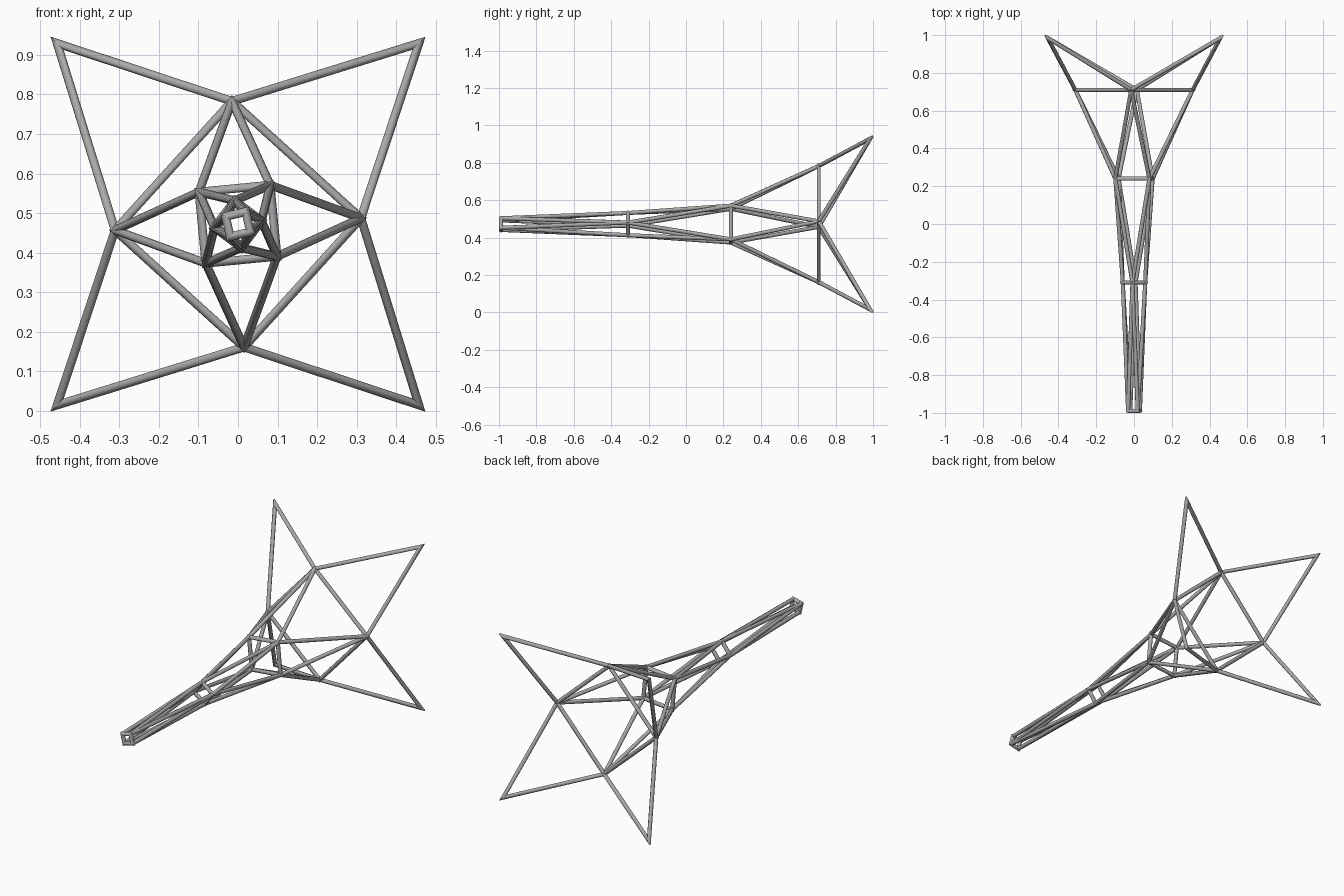
import bpy, bmesh, math
from mathutils import Vector

old = bpy.data.objects.get("Cube")
if old:
    bpy.data.objects.remove(old)

RADIUS = 0.0108
SIDES = 10
CENTRE_Z = 0.472

grey = bpy.data.materials.new("steel_grey")
grey.use_nodes = True
colour = (0.4, 0.4, 0.4, 1)
grey.diffuse_color = colour
grey.node_tree.nodes["Principled BSDF"].inputs["Base Color"].default_value = colour


def ring(radius, degrees, y):
    """Four corner points around the long axis."""
    angles = [math.radians(degrees + 90 * i) for i in range(4)]
    return [Vector((radius * math.cos(a), y, CENTRE_Z + radius * math.sin(a)))
            for a in angles]


def strut(bm, p, q, cut_p=None, cut_q=None):
    """Round bar from p to q, its ends cut by planes with the given normals."""
    d = (q - p).normalized()
    u = d.cross(Vector((0, 1, 0))).normalized()
    v = d.cross(u)
    ends = []
    for point, normal in ((p, cut_p or d), (q, cut_q or d)):
        loop = []
        for i in range(SIDES):
            a = math.tau * i / SIDES
            o = (u * math.cos(a) + v * math.sin(a)) * RADIUS
            loop.append(bm.verts.new(point + o - d * o.dot(normal) / d.dot(normal)))
        ends.append(loop)
    a, b = ends
    for i in range(SIDES):
        j = (i + 1) % SIDES
        bm.faces.new((a[i], a[j], b[j], b[i]))
    bm.faces.new(a[::-1])
    bm.faces.new(b)


def finish(name, bm):
    bmesh.ops.recalc_face_normals(bm, faces=bm.faces)
    mesh = bpy.data.meshes.new(name)
    bm.to_mesh(mesh)
    bm.free()
    mesh.materials.append(grey)
    obj = bpy.data.objects.new(name, mesh)
    bpy.context.collection.objects.link(obj)
    bpy.ops.object.select_all(action='DESELECT')
    obj.select_set(True)
    bpy.context.view_layer.objects.active = obj
    bpy.ops.object.shade_smooth_by_angle(angle=math.radians(40))


def frame(name, points):
    """Closed loop of bars with mitred corners."""
    bm = bmesh.new()
    n = len(points)
    dirs = [(points[(i + 1) % n] - points[i]).normalized() for i in range(n)]
    cuts = [(dirs[i - 1] + dirs[i]).normalized() for i in range(n)]
    for i in range(n):
        j = (i + 1) % n
        strut(bm, points[i], points[j], cuts[i], cuts[j])
    finish(name, bm)


def lattice(name, near, far):
    """Each near corner is tied to the two closest far corners."""
    bm = bmesh.new()
    for p in near:
        for q in sorted(far, key=lambda c: (c - p).length)[:2]:
            strut(bm, p, q)
    finish(name, bm)


# Corner points from the narrow front end to the flared back
front = ring(0.037, 58, -0.989)
neck = ring(0.06, 98, -0.31)
waist = ring(0.128, 50.5, 0.24)
collar = ring(0.311, 2.8, 0.71)
tips = ring(0.457 * math.sqrt(2), 45, 0.985)

# Square frames
frame("front_frame", front)
frame("neck_frame", neck)
frame("waist_frame", waist)
frame("collar_frame", collar)

# Zigzag bars between the frames
lattice("front_lattice", front, neck)
lattice("middle_lattice", neck, waist)
lattice("back_lattice", waist, collar)

# Four pointed star at the back
frame("star_outline", [p for pair in zip(collar, tips) for p in pair])
